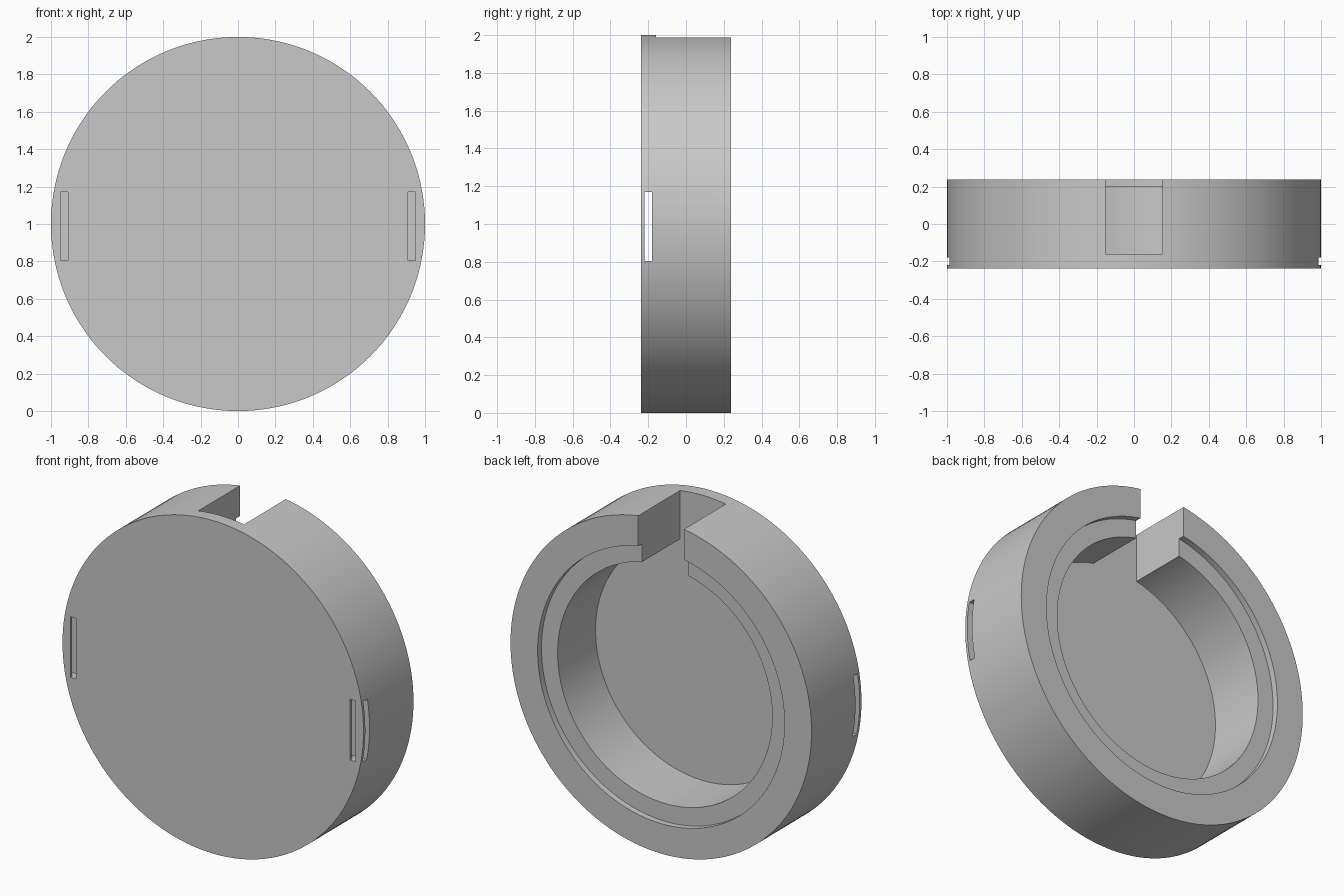
import bpy
import bmesh
import math
from mathutils import Matrix, Vector

cube = bpy.data.objects.get("Cube")
if cube:
    bpy.data.objects.remove(cube, do_unlink=True)

SEGMENTS = 144
FRONT, BACK = -0.237, 0.237   # outer faces along y
FLOOR, STEP = -0.16, 0.2      # cup floor and recessed ledge along y
SLOT_Z = (0.805, 1.17)        # height range of the strap slots

grey = bpy.data.materials.new("light_grey")
grey.use_nodes = True
grey.diffuse_color = (0.58, 0.58, 0.58, 1)
grey.node_tree.nodes["Principled BSDF"].inputs["Base Color"].default_value = grey.diffuse_color


def add_object(name, bm):
    bmesh.ops.recalc_face_normals(bm, faces=bm.faces)
    mesh = bpy.data.meshes.new(name)
    bm.to_mesh(mesh)
    bm.free()
    obj = bpy.data.objects.new(name, mesh)
    mesh.materials.append(grey)
    bpy.context.collection.objects.link(obj)
    return obj


def lathe(name, profile):
    """Turn a (radius, y) profile around the y axis at mid height."""
    bm = bmesh.new()
    verts = [bm.verts.new((0, y, 1 + r)) for r, y in profile]
    edges = [bm.edges.new(pair) for pair in zip(verts, verts[1:])]
    bmesh.ops.spin(bm, geom=verts + edges, cent=(0, 0, 1), axis=(0, 1, 0),
                   angle=math.tau, steps=SEGMENTS, use_duplicate=False)
    bmesh.ops.remove_doubles(bm, verts=bm.verts, dist=1e-5)
    return add_object(name, bm)


def box(name, xs, ys, zs):
    lo, hi = (Vector(c) for c in zip(xs, ys, zs))
    bm = bmesh.new()
    bmesh.ops.create_cube(bm, size=1, matrix=Matrix.Translation((lo + hi) / 2)
                          @ Matrix.Diagonal((*(hi - lo), 1)))
    obj = add_object(name, bm)
    obj.hide_render = True
    return obj


# Round cup, open at the back with a stepped rim
body = lathe("round_case", [(0, FRONT), (1, FRONT), (1, BACK), (0.82, BACK),
                            (0.82, STEP), (0.713, STEP), (0.713, FLOOR), (0, FLOOR)])

# Rim notch, strap tunnel behind the front face, and its two front openings
cutters = [
    box("notch_cutter", (-0.152, 0.152), (FLOOR, 0.5), (1.3, 2.2)),
    box("tunnel_cutter", (-1.2, 1.2), (-0.22, -0.18), SLOT_Z),
]
for side, xs in (("left", (0.91, 0.948)), ("right", (-0.948, -0.91))):
    cutters.append(box(side + "_slot_cutter", xs, (-0.4, -0.2), SLOT_Z))

bpy.ops.object.select_all(action="DESELECT")
bpy.context.view_layer.objects.active = body
body.select_set(True)
for cutter in cutters:
    cut = body.modifiers.new(cutter.name, "BOOLEAN")
    cut.operation = "DIFFERENCE"
    cut.solver = "EXACT"
    cut.object = cutter
    bpy.ops.object.modifier_apply(modifier=cut.name)
    bpy.data.objects.remove(cutter, do_unlink=True)

bpy.ops.object.shade_smooth_by_angle(angle=math.radians(30))
